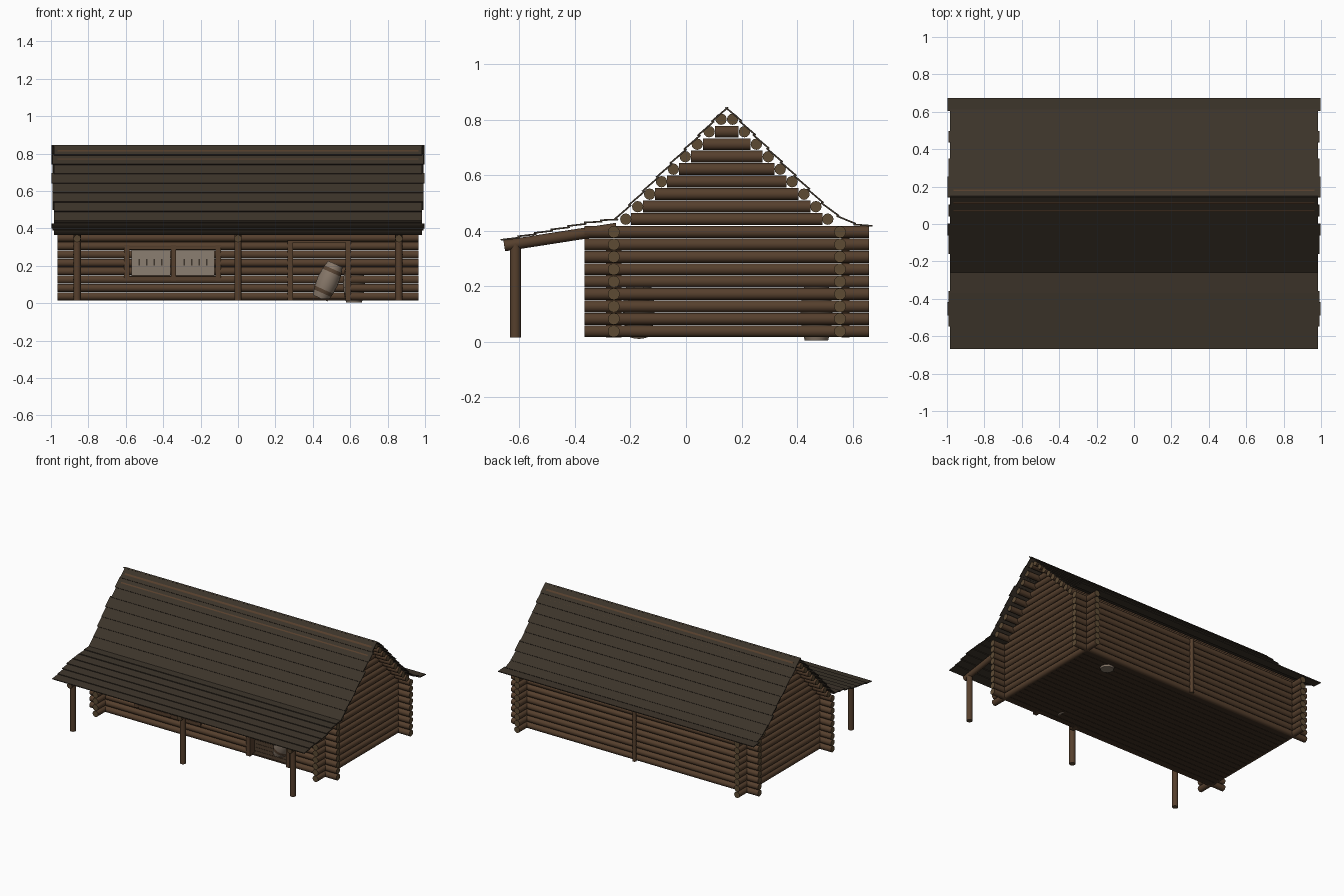
import bpy, bmesh, math, random
from mathutils import Vector, Matrix

if "Cube" in bpy.data.objects:
    bpy.data.objects.remove(bpy.data.objects["Cube"])
random.seed(4)

def mat(name, r, g, b):
    m = bpy.data.materials.new(name)
    m.diffuse_color = (r, g, b, 1)
    m.use_nodes = True
    m.node_tree.nodes["Principled BSDF"].inputs["Base Color"].default_value = m.diffuse_color
    return m

LOG = mat("log bark", .092, .050, .026)
END = mat("log end", .110, .070, .034)
ROOF = mat("roof boards", .045, .034, .023)
FLOOR = mat("floor boards", .050, .030, .017)
PANE = mat("dusty pane", .26, .21, .165)
STAVE = mat("barrel staves", .24, .185, .14)
BAND = mat("barrel bands", .10, .06, .035)
DARK = mat("dark slit", .05, .038, .028)

def finish(bm, name, mats, smooth=False):
    me = bpy.data.meshes.new(name)
    bmesh.ops.recalc_face_normals(bm, faces=bm.faces)
    if smooth:
        for f in bm.faces:
            f.smooth = len(f.verts) == 4
        for e in bm.edges:
            if len(e.link_faces) == 2 and e.calc_face_angle() > math.radians(50):
                e.smooth = False
    bm.to_mesh(me)
    bm.free()
    for m in mats:
        me.materials.append(m)
    ob = bpy.data.objects.new(name, me)
    bpy.context.collection.objects.link(ob)
    return ob

def log(bm, a, b, r=.0215, n=12):
    """Round log from a to b; end caps get the second material."""
    a, b = Vector(a), Vector(b)
    d = b - a
    M = Matrix.Translation((a + b) / 2) @ d.to_track_quat('Z', 'Y').to_matrix().to_4x4()
    vs = bmesh.ops.create_cone(bm, cap_ends=True, segments=n, radius1=r, radius2=r,
                               depth=d.length, matrix=M)['verts']
    for f in {f for v in vs for f in v.link_faces}:
        f.material_index = 1 if len(f.verts) > 4 else 0

def box(bm, c, s, mi=0):
    M = Matrix.Translation(c) @ Matrix.Diagonal((*s, 1))
    vs = bmesh.ops.create_cube(bm, size=1, matrix=M)['verts']
    for f in {f for v in vs for f in v.link_faces}:
        f.material_index = mi

WX, YF, YB, YM = .86, -.26, .555, .147
rows = [.037 + .0447 * i for i in range(9)]

# side walls and gable logs
bm = bmesh.new()
for s in (-1, 1):
    for z in rows:
        log(bm, (s * WX, -.365, z), (s * WX, .66, z))
    for i in range(8):
        h = .345 - .0432 * i
        log(bm, (s * WX, YM - h, .441 + .045 * i), (s * WX, YM + h, .441 + .045 * i))
finish(bm, "side_wall_logs", [LOG, END], True)

# back wall
bm = bmesh.new()
for z in rows:
    log(bm, (-.965, YB, z), (.965, YB, z))
log(bm, (0, YB + .02, .015), (0, YB + .02, .41), .014)
finish(bm, "back_wall_logs", [LOG, END], True)

# front wall, interrupted at the windows and the doorway
bm = bmesh.new()
for i, z in enumerate(rows):
    cuts = [-.965]
    if 3 <= i <= 5:
        cuts += [-.59, -.11]
    if i <= 6:
        cuts += [.285, .59]
    cuts.append(.965)
    for x0, x1 in zip(cuts[::2], cuts[1::2]):
        log(bm, (x0, YF, z), (x1, YF, z))
finish(bm, "front_wall_logs", [LOG, END], True)

# door and window frames
bm = bmesh.new()
for x in (.28, .59):
    box(bm, (x, YF, .175), (.03, .055, .32))
box(bm, (.435, YF, .33), (.34, .05, .012))
for x in (-.595, -.345, -.105):
    box(bm, (x, YF, .217), (.028, .055, .19))
for z in (.137, .294):
    box(bm, (-.35, YF, z), (.5, .05, .014))
finish(bm, "frames", [LOG])

# window panes with dark slits
bm = bmesh.new()
for s in (-1, 1):
    box(bm, (-.347 + s * .118, YF, .215), (.208, .006, .145), 0)
    for k in range(4):
        box(bm, (-.347 + s * (.06 + .04 * k), YF, .22), (.008, .009, .035), 1)
finish(bm, "window_panes", [PANE, DARK])

# purlins following the roof slopes
bm = bmesh.new()
for s in (-1, 1):
    for i in range(9):
        y = YM + s * (.364 - .0429 * i)
        log(bm, (-.965, y, .441 + .045 * i), (.965, y, .441 + .045 * i), .0205)
finish(bm, "purlins", [LOG, END], True)

# porch posts and rafters
bm = bmesh.new()
for x in (-WX, 0, WX):
    log(bm, (x, -.615, .015), (x, -.615, .355), .02)
    log(bm, (x, -.655, .345), (x, -.25, .408), .02)
finish(bm, "porch_posts_and_rafters", [LOG, END], True)

# overlapping roof boards along the profile
def boards(bm, pts):
    for (y0, z0), (y1, z1) in zip(pts, pts[1:]):
        d = Vector((0, y1 - y0, z1 - z0))
        L = d.length
        d.normalize()
        n = Vector((0, -d.z, d.y))
        if n.z < 0:
            n = -n
        top = Vector((0, y0, z0)) - n * .003
        low = Vector((0, y1, z1)) + d * .008 + n * .003
        hx = random.choice((.985, .992, .998))
        q = []
        for x in (-hx, hx):
            q.append([bm.verts.new(p + Vector((x, 0, 0)))
                      for p in (top, low, low - n * .006, top - n * .006)])
        bm.faces.new(q[0])
        bm.faces.new(q[1][::-1])
        for k in range(4):
            j = (k + 1) % 4
            bm.faces.new((q[0][k], q[0][j], q[1][j], q[1][k]))

def line(a, b, n):
    return [(a[0] + (b[0] - a[0]) * t / n, a[1] + (b[1] - a[1]) * t / n) for t in range(n + 1)]

bm = bmesh.new()
ridge = (YM, .848)
boards(bm, line(ridge, (-.252, .446), 8))
boards(bm, line((-.245, .446), (-.36, .43), 2))
boards(bm, line((-.36, .43), (-.66, .368), 5))
boards(bm, line(ridge, (.49, .505), 7))
boards(bm, [(.49, .505), (.545, .458), (.605, .428), (.664, .418)])
finish(bm, "roof_boards", [ROOF])

# floor boards
bm = bmesh.new()
for i in range(18):
    w = (YB - YF) / 18
    box(bm, (0, YF + w * (i + .5), .021), (2 * WX, w * .95, .01))
finish(bm, "floor_boards", [FLOOR])

# barrels: one upright at the back, one tipped in the doorway
def barrel(name, loc, tilt):
    bm = bmesh.new()
    prof = [(.042, -.1), (.05, -.07), (.054, -.05), (.058, 0), (.054, .05), (.05, .07), (.042, .1)]
    n = 16
    rings = [[bm.verts.new((r * math.cos(2 * math.pi * k / n), r * math.sin(2 * math.pi * k / n), z))
              for k in range(n)] for r, z in prof]
    for i in range(len(prof) - 1):
        for k in range(n):
            j = (k + 1) % n
            f = bm.faces.new((rings[i][k], rings[i][j], rings[i + 1][j], rings[i + 1][k]))
            f.material_index = 1 if i in (1, 4) else 0
    bm.faces.new(rings[0])
    bm.faces.new(rings[-1])
    ob = finish(bm, name, [STAVE, BAND], True)
    ob.location = loc
    ob.rotation_euler = (0, tilt, 0)

barrel("upright_barrel", (.62, .47, .104), 0)
barrel("tipped_barrel", (.48, -.17, .118), math.radians(24))
